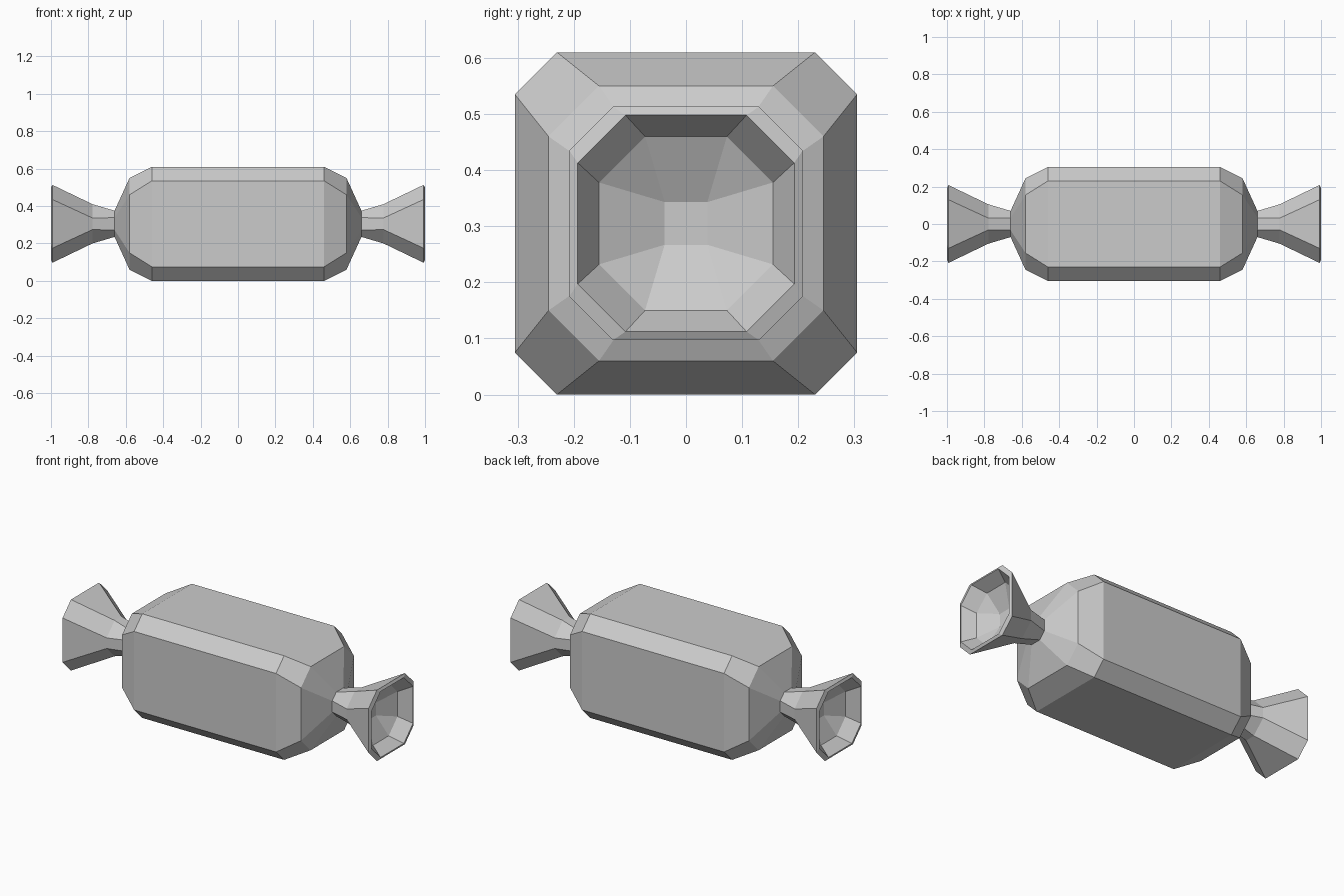
import bpy
import bmesh

if "Cube" in bpy.data.objects:
    bpy.data.objects.remove(bpy.data.objects["Cube"])

CZ = 0.305  # height of the long axis

# Half profile along +x: (x, half width, half length of flat side)
HALF = [
    (0.46, 0.305, 0.23),     # wrapped body
    (0.58, 0.245, 0.155),    # shoulder
    (0.66, 0.070, 0.033),    # pinched neck
    (0.778, 0.105, 0.031),   # flare start
    (0.992, 0.208, 0.130),   # outer rim
    (1.00, 0.193, 0.108),    # inner rim
    (0.926, 0.155, 0.073),   # inside of the flare
    (0.868, 0.038, 0.038),   # square bottom of the hollow
]


def octagon(bm, x, h, f):
    pts = [(h, -f), (h, f), (f, h), (-f, h), (-h, f), (-h, -f), (-f, -h), (f, -h)]
    return [bm.verts.new((x, y, CZ + z)) for y, z in pts]


# Loft the sections from one twisted end to the other
sections = [(-x, h, f) for x, h, f in reversed(HALF)] + HALF
bm = bmesh.new()
rings = [octagon(bm, *s) for s in sections]
for a, b in zip(rings, rings[1:]):
    for i in range(8):
        j = (i + 1) % 8
        bm.faces.new((a[i], a[j], b[j], b[i]))
bm.faces.new(rings[0])
bm.faces.new(rings[-1])
bmesh.ops.remove_doubles(bm, verts=bm.verts, dist=0.0005)
bmesh.ops.recalc_face_normals(bm, faces=bm.faces)

mesh = bpy.data.meshes.new("wrapped_candy")
bm.to_mesh(mesh)
bm.free()
candy = bpy.data.objects.new("wrapped_candy", mesh)
bpy.context.collection.objects.link(candy)
